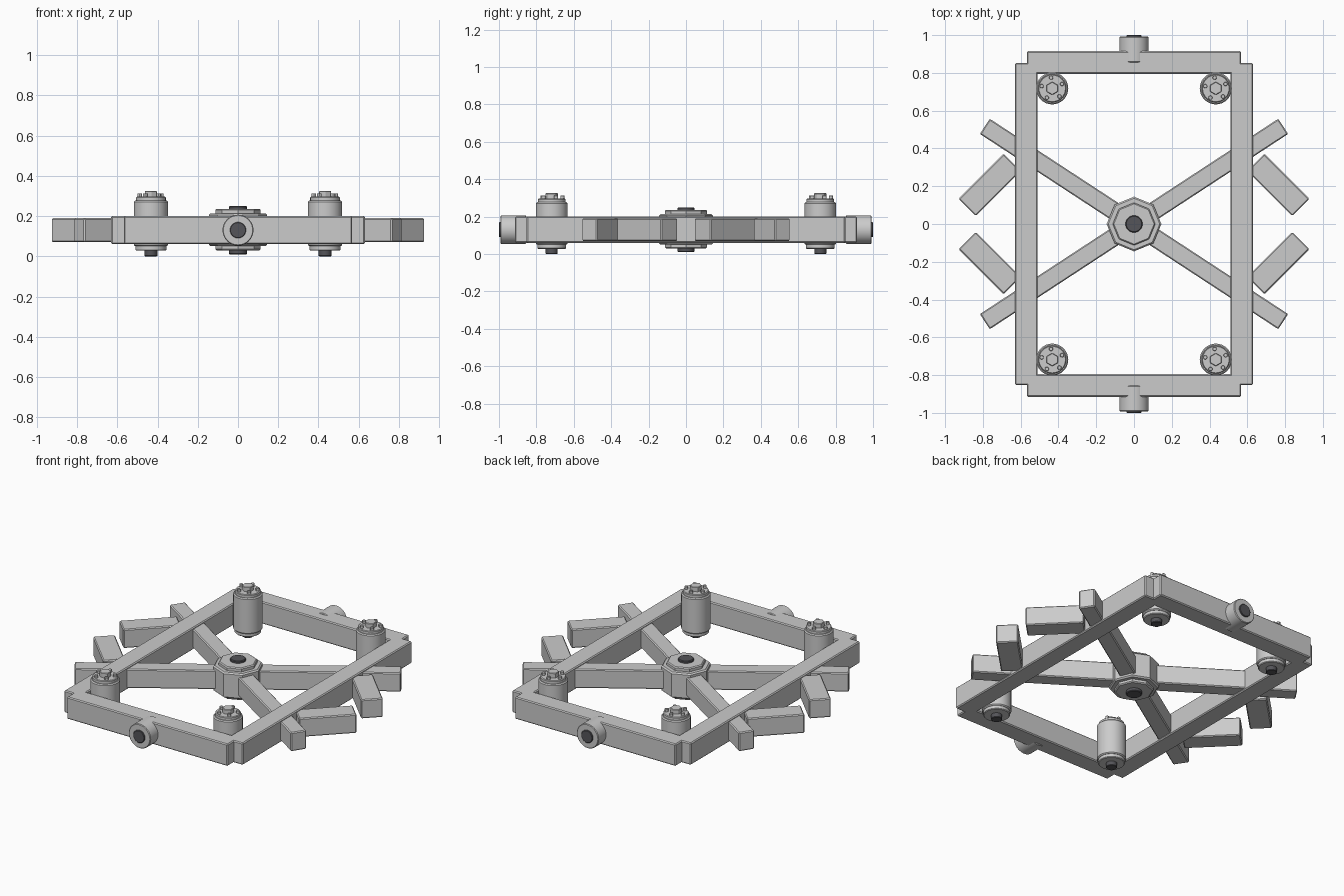
import bpy, bmesh, math
from mathutils import Matrix, Vector

if "Cube" in bpy.data.objects:
    bpy.data.objects.remove(bpy.data.objects["Cube"])

dark = bpy.data.materials.new("dark_steel")
dark.diffuse_color = (0.09, 0.09, 0.1, 1)
dark.use_nodes = True
dark.node_tree.nodes["Principled BSDF"].inputs["Base Color"].default_value = dark.diffuse_color


def finish(name, bm, matrix, bevel=0.0, mat=None):
    # chamfer only the hard edges, then smooth the round faces
    if bevel:
        hard = [e for e in bm.edges if e.calc_face_angle(0) > math.radians(50)]
        bmesh.ops.bevel(bm, geom=hard, offset=bevel, segments=1,
                        affect='EDGES', profile=0.5)
    mesh = bpy.data.meshes.new(name)
    bm.to_mesh(mesh)
    bm.free()
    for p in mesh.polygons:
        p.use_smooth = True
    mesh.set_sharp_from_angle(angle=math.radians(30))
    if mat:
        mesh.materials.append(mat)
    ob = bpy.data.objects.new(name, mesh)
    ob.matrix_world = matrix
    bpy.context.collection.objects.link(ob)
    return ob


def box(name, center, size, angle=0.0, bevel=0.006):
    bm = bmesh.new()
    bmesh.ops.create_cube(bm, size=1)
    bmesh.ops.scale(bm, vec=Vector(size), verts=bm.verts)
    m = Matrix.Translation(center) @ Matrix.Rotation(angle, 4, 'Z')
    return finish(name, bm, m, bevel)


def cyl(name, x, y, z0, z1, r, sides=32, bevel=0.004, mat=None):
    bm = bmesh.new()
    bmesh.ops.create_cone(bm, cap_ends=True, segments=sides,
                          radius1=r, radius2=r, depth=z1 - z0)
    return finish(name, bm, Matrix.Translation((x, y, (z0 + z1) / 2)), bevel, mat)


def cyl_y(name, y0, y1, z, r, bevel=0.004, mat=None):
    bm = bmesh.new()
    bmesh.ops.create_cone(bm, cap_ends=True, segments=32,
                          radius1=r, radius2=r, depth=abs(y1 - y0))
    m = Matrix.Translation((0, (y0 + y1) / 2, z)) @ Matrix.Rotation(math.pi / 2, 4, 'X')
    return finish(name, bm, m, bevel, mat)


Z = 0.13  # mid height of the frame

# Rectangular frame and end trunnions
for s in (-1, 1):
    box("side_rail", (s * 0.57, 0, Z), (0.12, 1.704, 0.14))
    box("end_rail", (0, s * 0.855, Z), (1.134, 0.12, 0.14))
    cyl_y("trunnion_collar", s * 0.855, s * 0.992, Z, 0.077)
    cyl_y("trunnion_pin", s * 0.87, s * 1.0, Z, 0.04, 0.003, dark)

# Crossing diagonal arms
for s in (-1, 1):
    box("diagonal_arm", (0, 0, Z), (1.888, 0.096, 0.12), s * math.radians(33.2))

# Outrigger blocks
for sx in (-1, 1):
    for sy in (-1, 1):
        box("outrigger_block", (sx * 0.764, sy * 0.207, Z), (0.337, 0.128, 0.12),
            -sx * sy * math.pi / 4)

# Octagonal centre hub with cover plates and pivot pin
cyl("hub", 0, 0, 0.05, 0.213, 0.145, 8, 0.008)
cyl("hub_top_plate", 0, 0, 0.205, 0.236, 0.113, 8, 0.006)
cyl("hub_bottom_plate", 0, 0, 0.03, 0.06, 0.113, 8, 0.006)
cyl("hub_pin", 0, 0, 0.01, 0.25, 0.045, 32, 0.004, dark)

# Corner posts: barrel, flanges, hex head, ring of small bolts, lower pin
for sx in (-1, 1):
    for sy in (-1, 1):
        x, y = sx * 0.433, sy * 0.718
        cyl("post_barrel", x, y, 0.05, 0.277, 0.085, 32, 0.006)
        cyl("post_bottom_flange", x, y, 0.028, 0.055, 0.077)
        cyl("post_cap", x, y, 0.27, 0.296, 0.074)
        cyl("post_hex_head", x, y, 0.29, 0.325, 0.035, 6, 0.003)
        cyl("post_pin", x, y, 0.0, 0.04, 0.032, 24, 0.003, dark)
        for k in range(5):
            a = math.radians(24 + 72 * k)
            cyl("cap_bolt", x + 0.057 * math.cos(a), y + 0.057 * math.sin(a),
                0.29, 0.313, 0.011, 12, 0.002)
